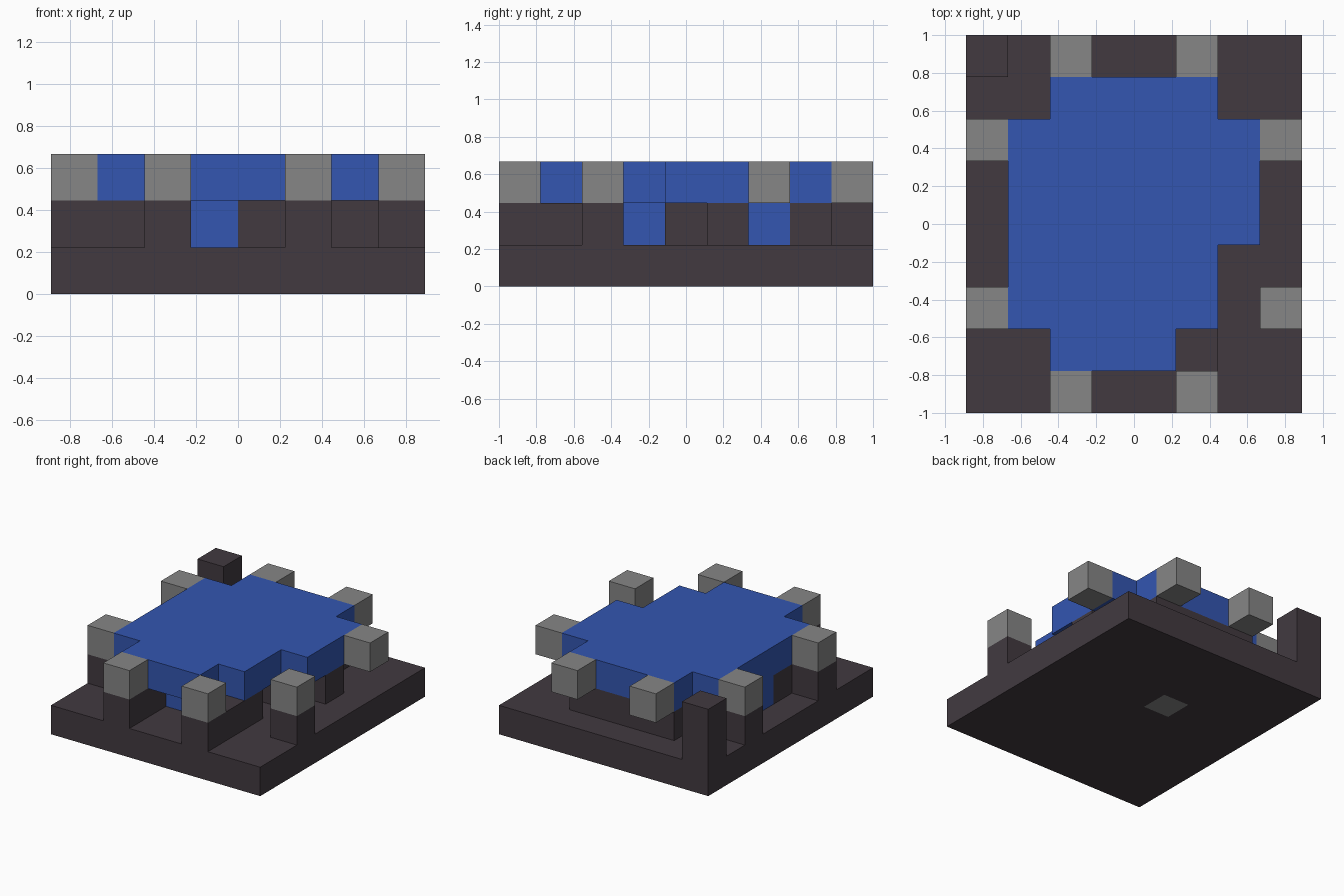
import bpy, bmesh
from mathutils import Vector

cube = bpy.data.objects.get("Cube")
if cube:
    bpy.data.objects.remove(cube)

CELL = 2 / 9


def material(name, rgb):
    mat = bpy.data.materials.new(name)
    mat.use_nodes = True
    mat.diffuse_color = (*rgb, 1)
    mat.node_tree.nodes["Principled BSDF"].inputs["Base Color"].default_value = (*rgb, 1)
    return mat


MATS = {
    "D": material("dark_stone", (0.054, 0.042, 0.051)),
    "B": material("blue_water", (0.033, 0.093, 0.440)),
    "S": material("grey_block", (0.238, 0.238, 0.238)),
}

# Block plans, bottom layer first; each is listed from the back row to the front row
LAYERS = [
    ["DDDDDDDD"] * 3 + ["DDDSDDDD"] + ["DDDDDDDD"] * 5,
    ["D.......",
     "..DDDD..",
     "DDBBBB..",
     ".DBBBDD.",
     ".BBBBD..",
     ".DBBB...",
     "DDDBDD.D",
     "..D..D..",
     "..D..D.."],
    ["D.S..S..",
     "..BBBB..",
     "SBBBBBBS",
     ".BBBBBB.",
     ".BBBBBB.",
     ".BBBBB..",
     "SBBBBB.S",
     "..BBB...",
     "..S..S.."],
]

PART_NAMES = {
    (0, "D"): "foundation", (0, "S"): "underside_block",
    (1, "D"): "support_walls", (1, "B"): "lower_water",
    (2, "D"): "corner_post_top", (2, "B"): "upper_water", (2, "S"): "rim_blocks",
}

cells = {(x, 8 - row, z): letter
         for z, plan in enumerate(LAYERS)
         for row, line in enumerate(plan)
         for x, letter in enumerate(line) if letter != "."}


def add_face(bm, cell, axis, sign):
    """One square on the side of a cell facing along the axis."""
    centre = Vector(cell) + Vector((0.5, 0.5, 0.5))
    normal, u, v = Vector(), Vector(), Vector()
    normal[axis], u[(axis + 1) % 3], v[(axis + 2) % 3] = sign / 2, 0.5, sign / 2
    corners = [centre + normal + a * u + b * v
               for a, b in ((-1, -1), (1, -1), (1, 1), (-1, 1))]
    bm.faces.new([bm.verts.new((c - Vector((4, 4.5, 0))) * CELL) for c in corners])


# Each part is the outer skin of its blocks
for (layer, letter), name in PART_NAMES.items():
    bm = bmesh.new()
    for cell, kind in cells.items():
        if kind != letter or cell[2] != layer:
            continue
        for axis in range(3):
            for sign in (-1, 1):
                side = list(cell)
                side[axis] += sign
                if tuple(side) not in cells:
                    add_face(bm, cell, axis, sign)
    bmesh.ops.remove_doubles(bm, verts=bm.verts, dist=0.001)
    bmesh.ops.dissolve_limit(bm, angle_limit=0.01, verts=bm.verts, edges=bm.edges)
    mesh = bpy.data.meshes.new(name)
    bm.to_mesh(mesh)
    bm.free()
    mesh.materials.append(MATS[letter])
    bpy.context.collection.objects.link(bpy.data.objects.new(name, mesh))
